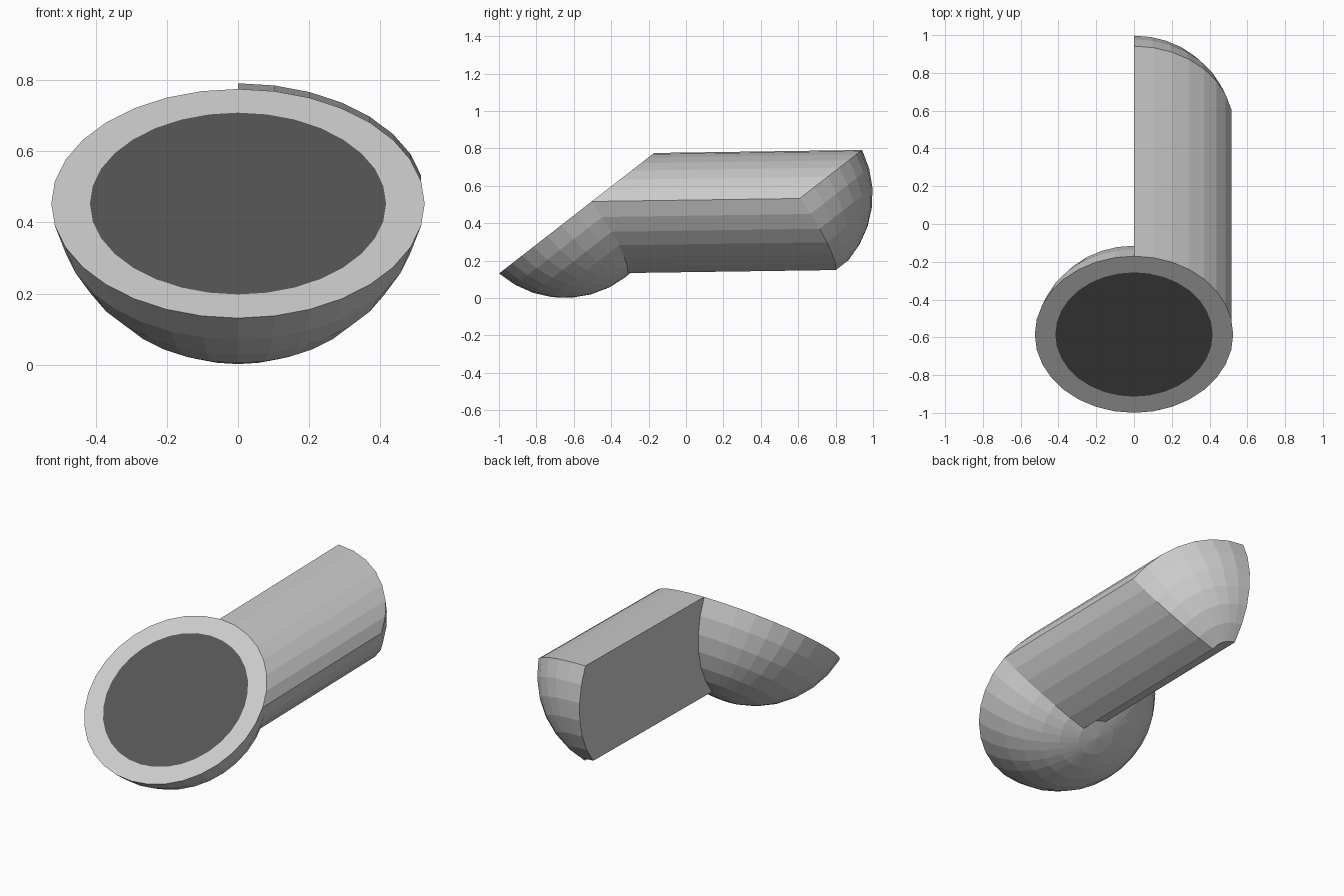
import bpy, bmesh, math
from mathutils import Matrix, Vector

if "Cube" in bpy.data.objects:
    bpy.data.objects.remove(bpy.data.objects["Cube"])

RADIUS = 0.5353
STEP = math.radians(11.25)          # one segment of the 32 x 16 sphere
TILT = math.atan2(0.645, 0.83)

grey = bpy.data.materials.new("body_grey")
grey.diffuse_color = (0.8, 0.8, 0.8, 1)
grey.use_nodes = True
grey.node_tree.nodes["Principled BSDF"].inputs["Base Color"].default_value = grey.diffuse_color
dark = bpy.data.materials.new("dark_face")
dark.diffuse_color = (0.09, 0.09, 0.09, 1)
dark.use_nodes = True
dark.node_tree.nodes["Principled BSDF"].inputs["Base Color"].default_value = dark.diffuse_color

bm = bmesh.new()

# Bowl: sphere cut one ring below its equator
bmesh.ops.create_uvsphere(bm, u_segments=32, v_segments=16, radius=RADIUS)
bmesh.ops.delete(bm, geom=[v for v in bm.verts if v.co.z > -0.05], context='VERTS')

# Patch of the bowl that becomes the arm
patch = []
for f in bm.faces:
    c = f.calc_center_median()
    if len(f.verts) == 4 and STEP < math.atan2(c.y, c.x) < math.pi / 2:
        patch.append(f)

# Flat face with a rim and a dark disc
rim_edges = [e for e in bm.edges if e.is_boundary]
disc = bmesh.ops.edgeloop_fill(bm, edges=rim_edges)["faces"][0]
bmesh.ops.inset_region(bm, faces=[disc], thickness=0.108, use_even_offset=True)
disc.material_index = 1

# Tilt the bowl into place
place = Matrix.Translation((0, -0.649, 0.5355)) @ Matrix.Rotation(TILT, 4, 'X')
bmesh.ops.transform(bm, matrix=place, verts=bm.verts[:])

# Arm: the patch extruded backwards
ret = bmesh.ops.extrude_face_region(bm, geom=patch)
moved = [g for g in ret["geom"] if isinstance(g, bmesh.types.BMVert)]
bmesh.ops.translate(bm, verts=moved, vec=Vector((0, 1.112, 0.016)))
left_over = [f for f in patch if f.is_valid]
if left_over:
    bmesh.ops.delete(bm, geom=left_over, context='FACES')
bmesh.ops.recalc_face_normals(bm, faces=bm.faces[:])

mesh = bpy.data.meshes.new("bowl_with_arm")
bm.to_mesh(mesh)
bm.free()
mesh.materials.append(grey)
mesh.materials.append(dark)
obj = bpy.data.objects.new("bowl_with_arm", mesh)
bpy.context.collection.objects.link(obj)
